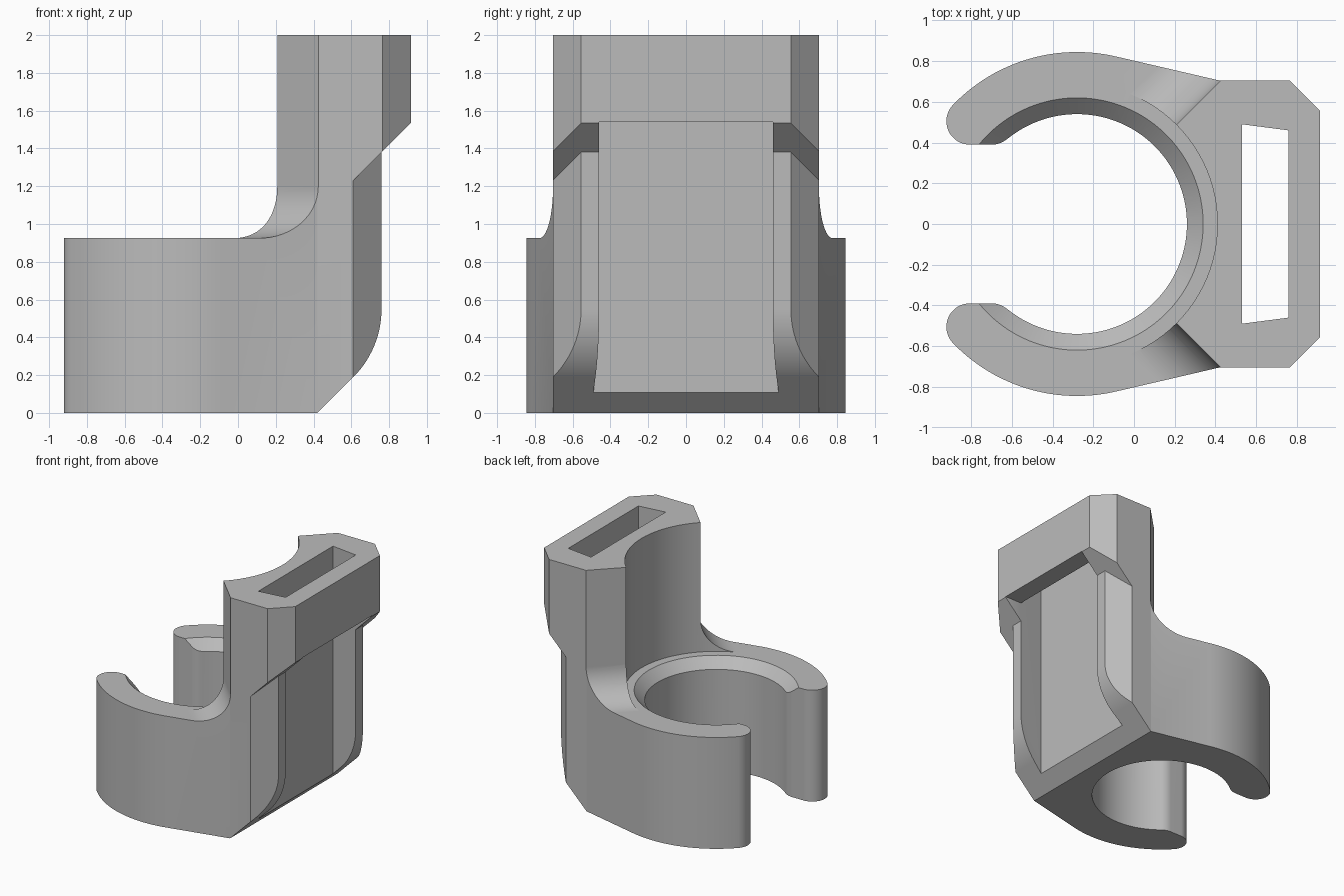
import bpy, bmesh
from math import radians, cos, sin, sqrt

cube = bpy.data.objects.get("Cube")
if cube:
    bpy.data.objects.remove(cube, do_unlink=True)

CX = -0.28      # ring centre on x
FLOOR = 0.925   # top of the ring
TOP = 2.0


def arc(cx, cy, r, a0, a1, n):
    """Points along an arc, angles in degrees."""
    angles = [radians(a0 + (a1 - a0) * i / n) for i in range(n + 1)]
    return [(cx + r * cos(a), cy + r * sin(a)) for a in angles]


def sweep(name, start, end):
    """Closed solid between two matching loops of 3D points."""
    bm = bmesh.new()
    a = [bm.verts.new(p) for p in start]
    b = [bm.verts.new(p) for p in end]
    bm.faces.new(a)
    bm.faces.new(b)
    for i in range(len(a)):
        j = (i + 1) % len(a)
        bm.faces.new((a[i], a[j], b[j], b[i]))
    bmesh.ops.recalc_face_normals(bm, faces=bm.faces)
    mesh = bpy.data.meshes.new(name)
    bm.to_mesh(mesh)
    bm.free()
    obj = bpy.data.objects.new(name, mesh)
    bpy.context.collection.objects.link(obj)
    return obj


def prism(name, plan, z0, height):
    """Upright prism; height is a function of x."""
    return sweep(name, [(x, y, z0) for x, y in plan],
                 [(x, y, height(x)) for x, y in plan])


def revolve(name, profile, n=96):
    """Solid turned about the ring axis."""
    bm = bmesh.new()
    rings = [[bm.verts.new((x, y, z)) for x, y in arc(CX, 0, r, 0, 360, n)[:-1]]
             for r, z in profile]
    for lo, hi in zip(rings, rings[1:]):
        for i in range(n):
            j = (i + 1) % n
            bm.faces.new((lo[i], lo[j], hi[j], hi[i]))
    bm.faces.new(rings[0])
    bm.faces.new(rings[-1])
    bmesh.ops.recalc_face_normals(bm, faces=bm.faces)
    mesh = bpy.data.meshes.new(name)
    bm.to_mesh(mesh)
    bm.free()
    obj = bpy.data.objects.new(name, mesh)
    bpy.context.collection.objects.link(obj)
    return obj


# Body: C-shaped plan with rounded tips, half outline mirrored across y
half = [(0.915, 0.555), (0.765, 0.705), (0.42, 0.705)]
half += arc(CX, 0, 0.845, 76.4, 136.2, 24)
half += arc(-0.807, 0.505, 0.115, 136.2, 270, 16)[1:]
half += arc(-0.70, 0.51, 0.12, 270, 309.4, 8)
half += arc(CX, 0, 0.54, 129.4, 0, 44)[1:]
plan = half + [(x, -y) for x, y in reversed(half[:-1])]
body = prism("holder_body", plan, 0, lambda x: TOP)

cutters = []

# Lower back: stepped in and chamfered, ending in a sloped overhang
back = [(0.46, 0.855), (0.76, 0.555), (0.76, -0.555), (0.46, -0.855),
        (1.1, -0.855), (1.1, 0.855)]
cutters.append(prism("back_step_cutter", back, -0.1, lambda x: x + 0.62))

# Bottom back corner: slope blending into the vertical back
corner = [(0.32, -0.1)] + arc(0.25, 0.55, 0.51, -45, 0, 14) + [(1.1, 0.55), (1.1, -0.1)]
cutters.append(sweep("bottom_corner_cutter", [(x, -1, z) for x, z in corner],
                     [(x, 1, z) for x, z in corner]))

# Strap slot, open at the back below the upper band
slot = [(0.53, -0.49), (0.76, -0.46), (0.76, 0.46), (0.53, 0.49)]
cutters.append(prism("slot_cutter", slot, -0.1, lambda x: 2.1))
opening = [(0.6, -0.46), (1.1, -0.46), (1.1, 0.46), (0.6, 0.46)]
cutters.append(prism("slot_opening_cutter", opening, -0.1, lambda x: 1.54))

# Ring chamfer and the wider bore above it
cutters.append(revolve("bore_cutter", [(0.52, FLOOR - 0.1), (0.62, FLOOR),
                                       (0.69, FLOOR), (0.69, 2.1)]))

# Filleted shoulders: profile swept along the diagonals through the ring axis
R = 0.27
shoulder = [(0, 2.1)] + arc(R, FLOOR + R, R, 180, 270, 16) + [(1.5, FLOOR), (1.5, 2.1)]
k = 1 / sqrt(2)
for side, label in ((1, "left"), (-1, "right")):
    ends = [[(CX + (s - d) * k, side * (s + d) * k, z) for d, z in shoulder]
            for s in (-0.6, 1.5)]
    cutters.append(sweep(label + "_shoulder_cutter", *ends))

# Apply the cuts
bpy.ops.object.select_all(action='DESELECT')
bpy.context.view_layer.objects.active = body
body.select_set(True)
for cutter in cutters:
    cutter.hide_render = True
    mod = body.modifiers.new(cutter.name, 'BOOLEAN')
    mod.operation = 'DIFFERENCE'
    mod.solver = 'EXACT'
    mod.object = cutter
    bpy.ops.object.modifier_apply(modifier=mod.name)
for cutter in cutters:
    bpy.data.objects.remove(cutter, do_unlink=True)

# Material and shading
grey = bpy.data.materials.new("plain_grey")
grey.use_nodes = True
colour = (0.5, 0.5, 0.5, 1)
grey.diffuse_color = colour
for node in grey.node_tree.nodes:
    if node.type == 'BSDF_PRINCIPLED':
        node.inputs["Base Color"].default_value = colour
body.data.materials.clear()
body.data.materials.append(grey)
for poly in body.data.polygons:
    poly.material_index = 0
bpy.ops.object.shade_smooth_by_angle(angle=radians(25))
weighted = body.modifiers.new("even_normals", 'WEIGHTED_NORMAL')
weighted.keep_sharp = True
